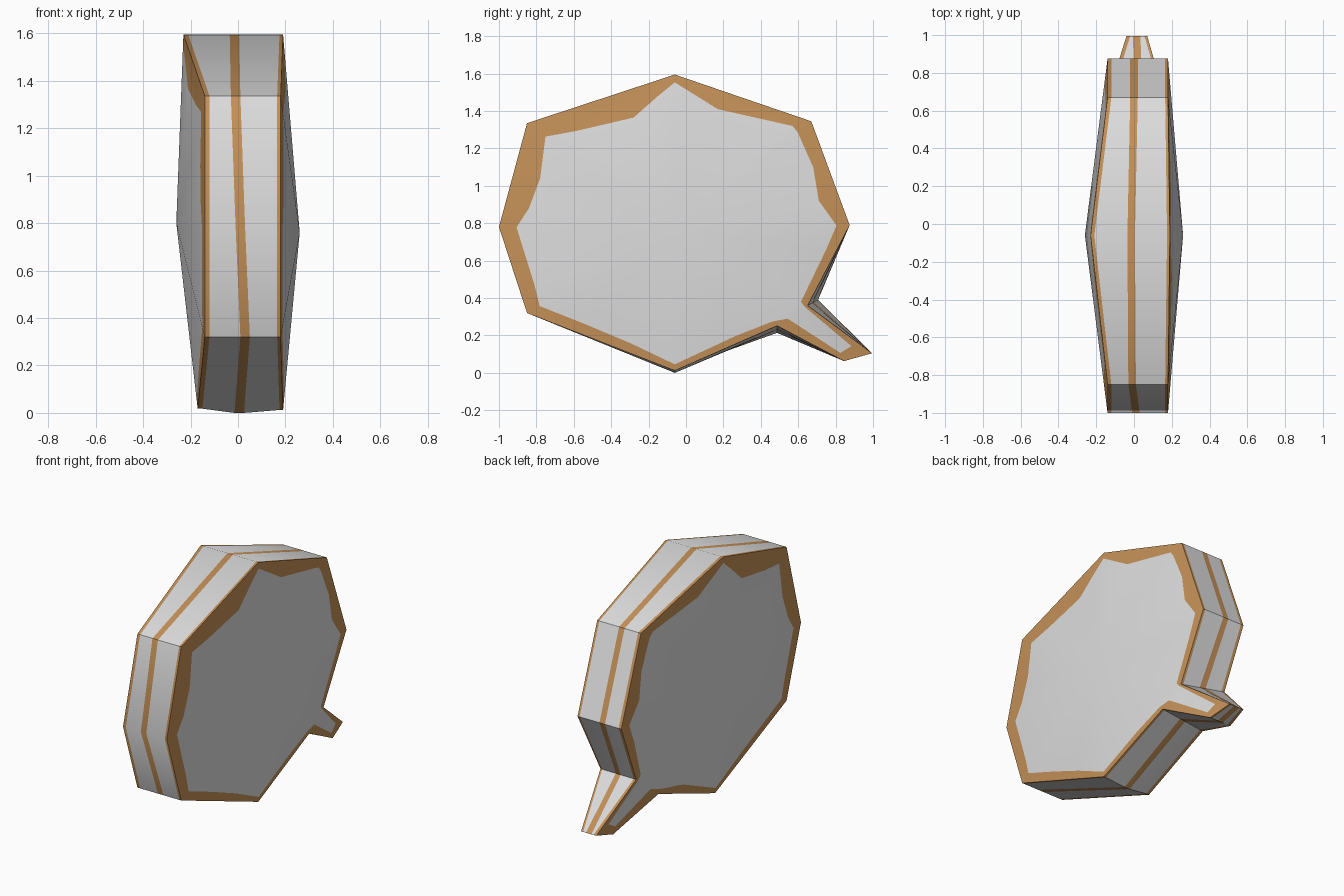
import bpy, bmesh, math
from mathutils import Vector

if "Cube" in bpy.data.objects:
    bpy.data.objects.remove(bpy.data.objects["Cube"])


def material(name, rgb):
    m = bpy.data.materials.new(name)
    m.diffuse_color = (*rgb, 1)
    m.use_nodes = True
    m.node_tree.nodes["Principled BSDF"].inputs["Base Color"].default_value = m.diffuse_color
    return m


GREY, BROWN = 0, 1
mats = [material("pale grey", (0.74, 0.74, 0.74)),
        material("brown trim", (0.57, 0.29, 0.10))]

# Outline corners: y, z on the +x side, half widths (+x, -x), stripe centre x
outline = [
    (-0.06, 1.595, 0.19, -0.23, -0.015),   # 0 top
    (0.67, 1.345, 0.18, -0.14, 0.0),
    (0.875, 0.79, 0.18, -0.14, 0.0),
    (0.65, 0.36, 0.17, -0.13, 0.02),       # 3 upper notch
    (0.995, 0.105, 0.07, -0.04, 0.015),    # 4 spike tip
    (0.845, 0.063, 0.10, -0.06, 0.02),     # 5 spike heel
    (0.487, 0.252, 0.18, -0.14, 0.02),     # 6 lower notch
    (-0.06, 0.012, 0.19, -0.17, 0.005),    # 7 bottom
    (-0.85, 0.32, 0.18, -0.14, 0.03),
    (-1.0, 0.78, 0.18, -0.14, 0.01),
    (-0.85, 1.335, 0.18, -0.14, -0.01),
]
N = len(outline)
plus = [Vector((xp, y, z)) for y, z, xp, xm, c in outline]
minus = [Vector((xm, y, z)) for y, z, xp, xm, c in outline]
minus[3].yz = 0.706, 0.39
minus[6].yz = 0.487, 0.214
minus[7].z = 0.018

# Inner edge of the brown border: corner position along each spoke,
# and extra y, z points between corners
corner = {0: .95, 1: .90, 2: .925, 3: .95, 6: .955, 7: .955, 8: .915, 9: .90, 10: .875}
between = {
    0: [(.17, 1.41), (.57, 1.32)],
    1: [(.68, 1.10), (.71, .92)],
    2: [(.75, .66)],
    6: [(.26, .195)],
    7: [(-.30, .16), (-.55, .265)],
    8: [(-.81, .47)],
    9: [(-.84, .88), (-.78, 1.04)],
    10: [(-.58, 1.295), (-.28, 1.365), (-.15, 1.48)],
}

bm = bmesh.new()


def face(points, mat):
    f = bm.faces.new([bm.verts.new(p) for p in points])
    f.material_index = mat


def on_sector(apex, a, b, yz):
    # put a y, z point on the plane of the triangle apex-a-b
    da, db = a - apex, b - apex
    py, pz = yz[0] - apex.y, yz[1] - apex.z
    det = da.y * db.z - da.z * db.y
    u = (py * db.z - pz * db.y) / det
    v = (da.y * pz - da.z * py) / det
    return apex + da * u + db * v


def broad_side(loop, apex):
    def inner(i):
        return apex.lerp(loop[i % N], corner[i % N])
    # bulging disc: grey fan inside a brown border
    for i, extra in between.items():
        a, b = loop[i], loop[(i + 1) % N]
        edge = [inner(i)] + [on_sector(apex, a, b, p) for p in extra] + [inner(i + 1)]
        face([apex] + edge, GREY)
        face([a, b] + edge[::-1], BROWN)
    # spike root
    nu, tu, tl, nl = loop[3:7]
    ra, rb = nu.lerp(nl, .08), nu.lerp(nl, .65)
    face([apex, inner(3), ra, rb, inner(6)], GREY)
    face([nu, ra, inner(3)], BROWN)
    face([nl, inner(6), rb], BROWN)
    # spike
    s = tu.x
    iu, il = Vector((s * 1.35, .885, .143)), Vector((s * 1.5, .825, .107))
    face([ra, iu, il, rb], GREY)
    face([nu, tu, iu, ra], BROWN)
    face([tu, tl, il, iu], BROWN)
    face([tl, nl, rb, il], BROWN)


broad_side(plus, Vector((0.26, -0.06, 0.76)))
broad_side(minus, Vector((-0.26, -0.06, 0.80)))


def rim_column(i):
    # points across the rim, bounding the edge trims and centre stripe
    p, m, c = plus[i], minus[i], outline[i][4]
    w = p.x - m.x
    cuts = [0, .015 / w, (p.x - c - .02) / w, (p.x - c + .02) / w, 1 - .02 / w, 1]
    pts = [p.lerp(m, f) for f in cuts]
    if i == 7:
        for k in (2, 3):
            pts[k].z = 0.0
    return pts


# Rim with three brown stripes
for i in range(N):
    a, b = rim_column(i), rim_column((i + 1) % N)
    for k in range(5):
        face([a[k], b[k], b[k + 1], a[k + 1]], BROWN if k % 2 == 0 else GREY)

bmesh.ops.remove_doubles(bm, verts=bm.verts, dist=0.0005)
bmesh.ops.recalc_face_normals(bm, faces=bm.faces)
mesh = bpy.data.meshes.new("speech_bubble_panel")
bm.to_mesh(mesh)
bm.free()
for m in mats:
    mesh.materials.append(m)
panel = bpy.data.objects.new("speech_bubble_panel", mesh)
bpy.context.collection.objects.link(panel)
bpy.context.view_layer.objects.active = panel
panel.select_set(True)
bpy.ops.object.shade_smooth_by_angle(angle=math.radians(40))
